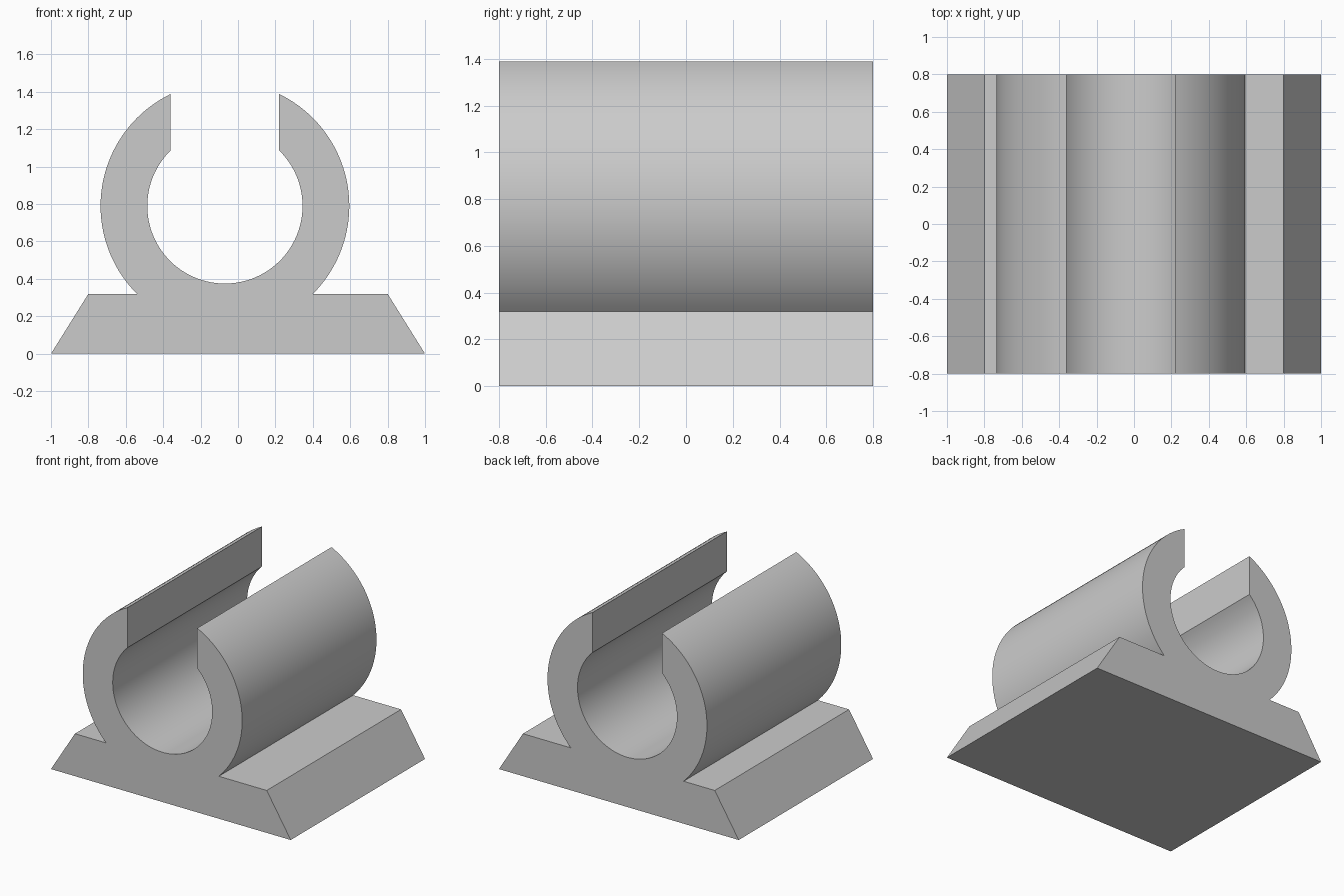
import bpy
import bmesh
from math import acos, asin, cos, sin, pi, radians

cube = bpy.data.objects.get("Cube")
if cube:
    bpy.data.objects.remove(cube, do_unlink=True)

# Main dimensions
CX, CZ = -0.07, 0.79          # ring centre
OUTER, INNER = 0.665, 0.415   # ring radii
HALF_GAP = 0.29               # half of the top opening
BASE_H = 0.32
HALF_DEPTH = 0.8


def arc(radius, start, end, steps):
    """Points on the ring from one angle to another, ends included."""
    angles = [start + (end - start) * i / steps for i in range(steps + 1)]
    return [(CX + radius * cos(a), CZ + radius * sin(a)) for a in angles]


# Angles where the ring meets the base and the opening
foot = asin((BASE_H - CZ) / OUTER)
outer_lip = acos(HALF_GAP / OUTER)
inner_lip = acos(HALF_GAP / INNER)

# Closed outline: base, right jaw, bore, left jaw
outline = [(-1, 0), (1, 0), (0.8, BASE_H)]
outline += arc(OUTER, foot, outer_lip, 40)
outline += arc(INNER, inner_lip, -pi - inner_lip, 80)
outline += arc(OUTER, pi - outer_lip, pi - foot, 40)
outline += [(-0.8, BASE_H)]

# Extrude the outline from front to back
bm = bmesh.new()
front = bm.faces.new([bm.verts.new((x, -HALF_DEPTH, z)) for x, z in outline])
result = bmesh.ops.extrude_face_region(bm, geom=[front], use_keep_orig=True)
back = [v for v in result["geom"] if isinstance(v, bmesh.types.BMVert)]
bmesh.ops.translate(bm, verts=back, vec=(0, 2 * HALF_DEPTH, 0))
bmesh.ops.recalc_face_normals(bm, faces=bm.faces)
mesh = bpy.data.meshes.new("pipe_clip")
bm.to_mesh(mesh)
bm.free()

clip = bpy.data.objects.new("pipe_clip", mesh)
bpy.context.collection.objects.link(clip)

# Plain grey plastic
grey = bpy.data.materials.new("light_grey")
grey.use_nodes = True
colour = (0.6, 0.6, 0.6, 1)
grey.diffuse_color = colour
grey.node_tree.nodes["Principled BSDF"].inputs["Base Color"].default_value = colour
mesh.materials.append(grey)

# Smooth curved walls, crisp edges
bpy.ops.object.select_all(action="DESELECT")
clip.select_set(True)
bpy.context.view_layer.objects.active = clip
bpy.ops.object.shade_smooth_by_angle(angle=radians(20))
